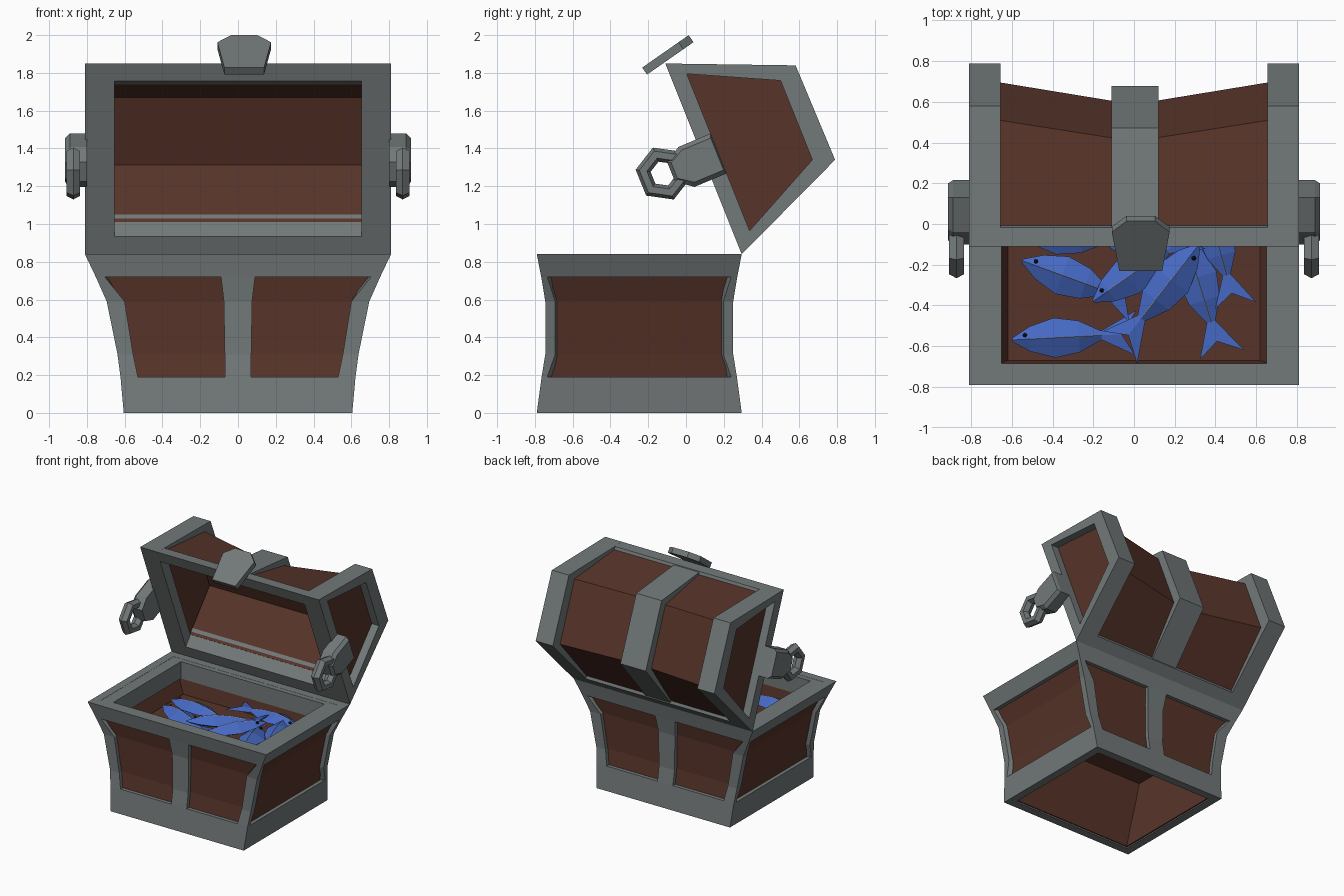
import bpy, bmesh
from math import sin, cos, radians
from mathutils import Matrix, Vector

if "Cube" in bpy.data.objects:
    bpy.data.objects.remove(bpy.data.objects["Cube"])


def material(name, rgb):
    m = bpy.data.materials.new(name)
    m.diffuse_color = (*rgb, 1)
    m.use_nodes = True
    m.node_tree.nodes["Principled BSDF"].inputs["Base Color"].default_value = m.diffuse_color
    return m


GREY = material("iron", (0.17, 0.19, 0.19))
WOOD = material("wood", (0.095, 0.034, 0.022))
BLUE = material("fish_blue", (0.06, 0.14, 0.55))
DARK = material("eye_dark", (0.01, 0.01, 0.01))
PALE = material("fish_line", (0.35, 0.36, 0.38))


def make(name, verts, faces, mat):
    me = bpy.data.meshes.new(name)
    me.from_pydata(verts, [], faces)
    bm = bmesh.new()
    bm.from_mesh(me)
    bmesh.ops.recalc_face_normals(bm, faces=bm.faces)
    bm.to_mesh(me)
    bm.free()
    me.materials.append(mat)
    ob = bpy.data.objects.new(name, me)
    bpy.context.collection.objects.link(ob)
    return ob


def loft(name, rings, mat, cyclic=False):
    """Skin closed rings; cyclic joins last ring to first, otherwise cap the ends."""
    n, k = len(rings[0]), len(rings)
    verts = [p for r in rings for p in r]
    faces = []
    for a in range(k if cyclic else k - 1):
        b = (a + 1) % k
        faces += [(a*n + i, a*n + (i+1) % n, b*n + (i+1) % n, b*n + i) for i in range(n)]
    if not cyclic:
        faces += [tuple(range(n)), tuple(range((k-1)*n, k*n))]
    return make(name, verts, faces, mat)


# ---- chest body: levels of z, half width, half depth, panel edge x, post half width, panel edge y
CY = -0.2475
LEVELS = [(0, .605, .5425, .52, .07, .49), (.19, .622, .517, .53, .07, .487),
          (.31, .638, .4975, .555, .07, .445), (.59, .695, .4975, .60, .075, .445),
          (.72, .753, .519, .705, .09, .487), (.84, .81, .5425, .76, .10, .50)]

# iron frame: outer and inner skins with panel holes, joined along the open edges
T = .065
verts, outer = [], []
for t in (0, T):
    for z, hx, hy, px, c, qy in LEVELS:
        hx, hy = hx - t, hy - t
        px, qy = min(px, hx - .01), min(qy, hy - .01)
        ring = [(x, -hy) for x in (-hx, -px, -c, c, px, hx)] + [(hx, -qy), (hx, qy)]
        ring += [(-x, -y) for x, y in ring]
        verts += [(x, y + CY, z) for x, y in ring]
PANELS = {1, 3, 6, 9, 11, 14}
for r in range(5):
    for i in range(16):
        if not (1 <= r <= 3 and i in PANELS):
            j = (i + 1) % 16
            outer.append((r*16 + i, r*16 + j, r*16 + 16 + j, r*16 + 16 + i))
edges = {(f[k], f[(k + 1) % 4]) for f in outer for k in range(4)}
sides = [(b, a, a + 96, b + 96) for a, b in edges if (b, a) not in edges]
make("body_frame", verts, outer + [tuple(v + 96 for v in f[::-1]) for f in outer] + sides, GREY)


def rect(hx, hy, z):
    return [(-hx, CY - hy, z), (hx, CY - hy, z), (hx, CY + hy, z), (-hx, CY + hy, z)]


def wall(inset):
    return [rect(l[1] - inset, l[2] - inset, min(max(l[0], .01), .82)) for l in LEVELS]


loft("body_wood_panels", wall(.03) + wall(.075)[::-1], WOOD, cyclic=True)
loft("body_rim", [rect(.77, .50, .839), rect(.65, .4375, .839),
                  rect(.65, .4375, .70), rect(.69, .455, .70)], GREY, cyclic=True)
loft("inner_floor", [rect(.63, .43, .56), rect(.63, .43, .585)], WOOD)


# ---- open lid, drawn in (d along the opening, h away from it)
def lid(x, d, h):
    return (x, .295 - .372*d + .928*h, .84 + .928*d + .372*h)


def prism(name, profile, x0, x1, mat):
    return loft(name, [[lid(x, d, h) for d, h in profile] for x in (x0, x1)], mat)


OUTER = [(0, 0), (.28, .645), (.822, .637), (1.088, 0)]
HOLE = [(.1, .085), (.325, .533), (.777, .533), (.995, .085)]
for side, s in (("right", 1), ("left", -1)):
    loft(f"lid_end_frame_{side}",
         [[lid(s*x, d, h) for d, h in prof] for x, prof in
          ((.81, OUTER), (.655, OUTER), (.655, HOLE), (.81, HOLE))], GREY, cyclic=True)
    prism(f"lid_end_panel_{side}", HOLE, s*.67, s*.745, WOOD)

# long bars on the hinge side and the front side
BAR = [(0, 0), (.1, 0), (.175, .13), (.12, .1), (.07, .085), (.037, .085)]
prism("lid_hinge_bar", BAR, -.66, .66, GREY)
prism("lid_front_bar", [(1.088 - d, h) for d, h in BAR], -.66, .66, GREY)

# centre band and the wood cover dipping towards it
prism("lid_centre_band", [(0, 0), (.28, .525), (.82, .52), (1.088, 0),
                          (.97, .1), (.77, .45), (.32, .45), (.12, .1)], -.11, .12, GREY)
LINER = [(.94, .085), (.72, .435), (.335, .435), (.15, .085)]
HIGH = [(.06, .083), (.295, .55), (.795, .55), (1.028, .083)]
LOW = [(.06, .083), (.30, .455), (.79, .455), (1.028, .083)]
loft("lid_wood_cover", [[lid(x, d, h) for d, h in prof + LINER] for x, prof in
                        ((-.66, HIGH), (-.11, LOW), (.11, LOW), (.66, HIGH))], WOOD)

# ---- side lugs with hexagonal rings
LUG = [(.427, .085), (.655, .085), (.652, -.10), (.60, -.185), (.49, -.185), (.424, -.10)]
for side, s in (("right", 1), ("left", -1)):
    full = [lid(s*.80, d, h) for d, h in LUG]
    mid = [lid(s*.89, d, h) for d, h in LUG]
    tip = [lid(s*.915, .54 + (d - .54)*.8, h*.9) for d, h in LUG]
    loft(f"lug_{side}", [full, mid, tip], GREY)
    rings = []
    for i in range(6):
        a = radians(60*i + 52)
        rings.append([(s*.872 + .042*sin(b), -.12 + (.108 + .04*cos(b))*cos(a),
                       1.267 + (.108 + .04*cos(b))*sin(a))
                      for b in (radians(60*k) for k in range(6))])
    loft(f"ring_{side}", rings, GREY, cyclic=True)

# ---- latch plate at the lid front
U, N = Vector((0, .82, .572)), Vector((0, .572, -.82))
SHAPE = [(-.105, 0), (.105, 0), (.142, .235), (.07, .3), (-.07, .3), (-.142, .235)]
BASE = Vector((.033, -.232, 1.828))
loft("latch_plate", [[BASE + Vector((w, 0, 0)) + U*t + N*n for w, t in SHAPE]
                     for n in (0, .045)], GREY)

# ---- fish lying on their sides: distance from nose, half width, half thickness
FISH = [(0, .008, .006), (.09, .062, .035), (.21, .098, .05), (.33, .078, .04), (.44, .022, .018)]


def fish(i, x, y, z, angle, pitch=0, scale=1.0):
    m = (Matrix.Translation((x, y, z)) @ Matrix.Rotation(radians(angle), 4, 'Z')
         @ Matrix.Rotation(radians(pitch), 4, 'Y') @ Matrix.Scale(scale, 4))
    rings = [[(t, w, 0), (t, 0, k), (t, -w, 0), (t, 0, -k)] for t, w, k in FISH]
    rings.append([(.62, .115, 0), (.54, 0, .008), (.60, -.105, 0), (.54, 0, -.008)])
    loft(f"fish_{i}", [[m @ Vector(p) for p in r] for r in rings], BLUE)
    # pale line along the flank
    loft(f"fish_line_{i}", [[m @ Vector((t, w, k + e)) for w, e in
                             ((-.004, -.004), (.004, -.004), (0, .003))]
                            for t, _, k in FISH[1:]], PALE)
    bm = bmesh.new()
    bmesh.ops.create_icosphere(bm, subdivisions=1, radius=.012,
                               matrix=m @ Matrix.Translation((.065, .02, .02)))
    me = bpy.data.meshes.new("eye")
    bm.to_mesh(me)
    bm.free()
    me.materials.append(DARK)
    bpy.context.collection.objects.link(bpy.data.objects.new(f"fish_eye_{i}", me))


# nose position, height, heading of the tail, pitch, scale
for i, f in enumerate([(-.60, -.57, .635, 3), (-.55, -.18, .645, -20), (-.20, -.38, .69, 35),
                       (.32, -.10, .71, 232, 4, 1.05), (.25, -.06, .64, 287),
                       (.35, .14, .65, 285, 0, .92),
                       (-.58, -.03, .63, -6), (.50, .07, .66, 176)]):
    fish(i + 1, *f)
